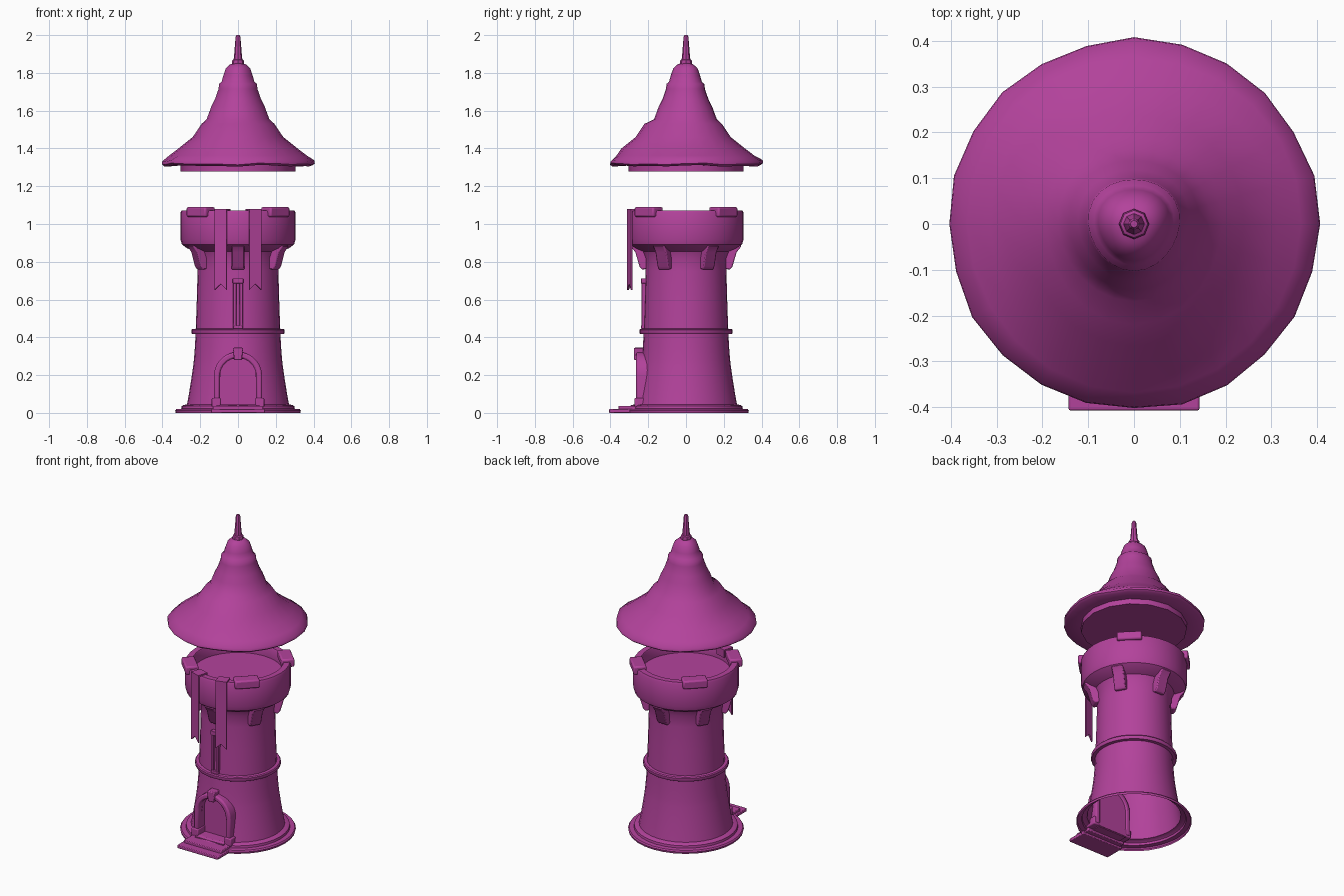
import bpy, bmesh, math
from mathutils import Matrix, Vector

if "Cube" in bpy.data.objects:
    bpy.data.objects.remove(bpy.data.objects["Cube"])

mat = bpy.data.materials.new("magenta")
mat.diffuse_color = (0.45, 0.055, 0.33, 1)
mat.use_nodes = True
mat.node_tree.nodes["Principled BSDF"].inputs["Base Color"].default_value = mat.diffuse_color


def finish(name, bm, bevel=0.0, angle=35):
    bmesh.ops.recalc_face_normals(bm, faces=bm.faces[:])
    me = bpy.data.meshes.new(name)
    bm.to_mesh(me)
    bm.free()
    me.polygons.foreach_set("use_smooth", [True] * len(me.polygons))
    me.set_sharp_from_angle(angle=math.radians(angle))
    me.materials.append(mat)
    ob = bpy.data.objects.new(name, me)
    bpy.context.collection.objects.link(ob)
    if bevel:
        m = ob.modifiers.new("bevel", 'BEVEL')
        m.width, m.segments = bevel, 2
    return ob


def lathe(name, prof, segs, warp=None, skip=None, angle=35):
    """Spin an (r, z) profile; warp bends points, skip removes faces."""
    bm = bmesh.new()
    rings = []
    for r, z in prof:
        if r == 0:
            rings.append([bm.verts.new((0, 0, z))] * segs)
            continue
        ring = []
        for i in range(segs):
            a = 2 * math.pi * i / segs
            rr, zz = warp(r, z, a) if warp else (r, z)
            ring.append(bm.verts.new((rr * math.cos(a), rr * math.sin(a), zz)))
        rings.append(ring)
    for lo, hi in zip(rings, rings[1:]):
        for i in range(segs):
            j = (i + 1) % segs
            quad = list(dict.fromkeys((lo[i], lo[j], hi[j], hi[i])))
            c = sum((v.co for v in quad), Vector()) / len(quad)
            if not (skip and skip(c)):
                bm.faces.new(quad)
    return finish(name, bm, angle=angle)


def prism(name, pts, y0, y1, turn=0.0, bevel=0.0):
    """Extrude an outline in (x, z) from y0 to y1, then turn it about z."""
    bm = bmesh.new()
    f = bm.faces.new([bm.verts.new((x, y0, z)) for x, z in pts])
    ext = bmesh.ops.extrude_face_region(bm, geom=[f])["geom"]
    bmesh.ops.translate(bm, vec=(0, y1 - y0, 0),
                        verts=[v for v in ext if isinstance(v, bmesh.types.BMVert)])
    bm.transform(Matrix.Rotation(math.radians(turn), 4, 'Z'))
    return finish(name, bm, bevel)


def rect(x0, x1, z0, z1):
    return [(x0, z0), (x1, z0), (x1, z1), (x0, z1)]


def arch(r, z0, spring, n=14):
    return ([(r, z0)] + [(r * math.cos(math.pi * i / n), spring + r * math.sin(math.pi * i / n))
                         for i in range(n + 1)] + [(-r, z0)])


# Tower wall with flared base, crown and inner floor; doorway left open
lathe("tower_wall",
      [(.33, 0), (.333, .012), (.327, .02), (.30, .022), (.298, .036), (.288, .042),
       (.27, .045), (.26, .1), (.247, .18), (.237, .25), (.233, .285), (.228, .35),
       (.224, .43), (.218, .6), (.214, .75), (.216, .82), (.23, .855), (.27, .872),
       (.297, .892), (.305, .92), (.305, 1.06), (.299, 1.072), (.264, 1.072),
       (.26, 1.066), (.26, 1.003), (0, 1.003)], 32,
      skip=lambda c: c.y < 0 and abs(c.x) < .1 and .045 < c.z < .285)

# Belt around the middle
lathe("belt", [(.22, .416), (.243, .418), (.247, .424), (.247, .438), (.242, .444), (.22, .446)], 32)

# Corbels under the crown
for i in range(6):
    prism("corbel", [(.2, .765), (.232, .758), (.246, .775), (.268, .85), (.295, .885), (.2, .89)],
          -.034, .034, turn=30 + 60 * i, bevel=.006)

# Merlon blocks on the rim
for i in range(4):
    prism("merlon", rect(.242, .318, 1.038, 1.09), -.072, .072, turn=45 + 90 * i, bevel=.009)

# Door: frame, keystone, panel, feet and steps
outer, inner = arch(.128, .04, .195), arch(.096, .04, .195)
prism("door_frame", outer + inner[::-1], -.264, -.185, bevel=.009)
prism("keystone", [(-.02, .28), (.02, .28), (.027, .345), (-.027, .345)], -.275, -.2, bevel=.005)
prism("door_panel", arch(.1, .03, .195), -.2, -.192)
prism("door_sill", rect(-.1, .1, .025, .042), -.29, -.195)
for s in (-1, 1):
    prism("frame_foot", rect(s * .115 - .024, s * .115 + .024, .03, .08), -.272, -.19, bevel=.006)
prism("lower_step", rect(-.143, .143, 0, .02), -.407, -.28, bevel=.004)
prism("upper_step", rect(-.132, .132, .012, .036), -.358, -.25, bevel=.004)

# Arrow slit above the door
for s in (-1, 1):
    prism("slit_jamb", rect(s * .0175 - .0085, s * .0175 + .0085, .445, .7), -.235, -.205, bevel=.003)
prism("slit_lintel", rect(-.028, .028, .685, .712), -.238, -.205, bevel=.003)
prism("slit_sill", rect(-.026, .026, .445, .463), -.238, -.205, bevel=.003)

# Swallowtail banners folded over the rim
for s in (-1, 1):
    prism("banner", [(-.034, .65), (0, .682), (.034, .65), (.034, 1.08), (-.034, 1.08)],
          -.316, -.305, turn=17 * s, bevel=.002)
    prism("banner_fold", rect(-.034, .034, 1.07, 1.08), -.316, -.25, turn=17 * s)
    prism("banner_tail", rect(-.034, .034, 1.03, 1.08), -.26, -.25, turn=17 * s)


# Roof with a sagging, uneven eave and a ledge on the front
def sag(r, z, a):
    front = max(0, -math.sin(a)) ** 2
    if r > .37:
        w = math.sin(5 * a + 1) * .5 + math.sin(9 * a) * .5
        return r - .003 + .004 * w, z + .006 * w
    if 1.38 < z < 1.54:
        r += .024 * front
    return r + .003 * math.sin(3 * a), z


lathe("roof",
      [(.29, 1.312), (.395, 1.308), (.408, 1.318), (.406, 1.334), (.365, 1.362), (.315, 1.4),
       (.24, 1.46), (.193, 1.53), (.166, 1.555), (.142, 1.62), (.122, 1.66), (.103, 1.715),
       (.1, 1.742), (.087, 1.752), (.078, 1.785), (.064, 1.825), (.04, 1.846), (0, 1.858)],
      24, warp=sag, angle=50)

# Drum under the roof
lathe("roof_drum", [(.305, 1.33), (.305, 1.278), (0, 1.278)], 16)

# Finial
lathe("finial", [(.03, 1.84), (.033, 1.856), (.03, 1.868), (.023, 1.872), (.02, 1.9),
                 (.013, 1.99), (.008, 2.0), (0, 2.0)], 8)
